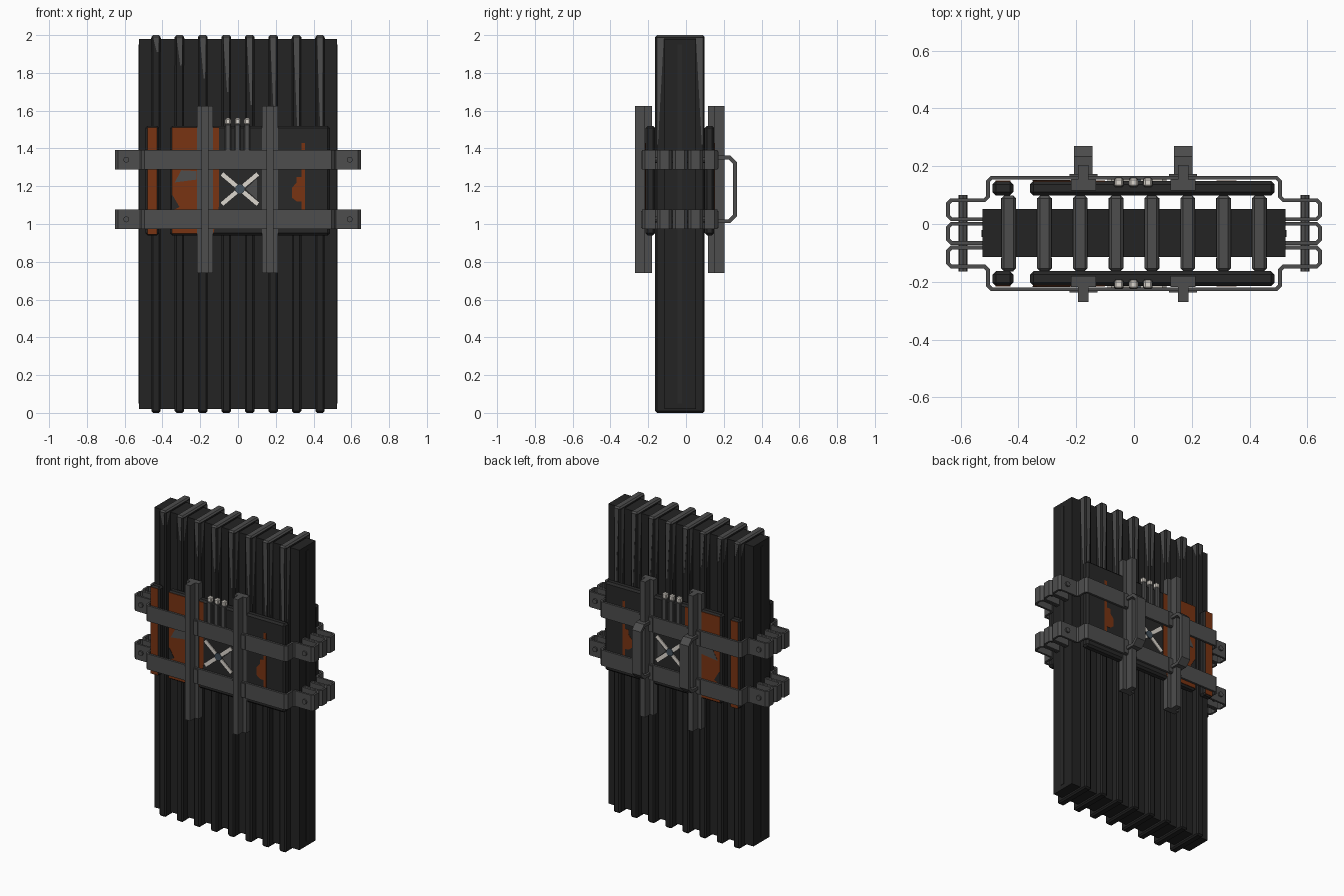
import bpy, bmesh, math
from mathutils import Vector

if "Cube" in bpy.data.objects:
    bpy.data.objects.remove(bpy.data.objects["Cube"])

YC = -0.0325  # front/back mirror plane of the pack


def material(name, col):
    m = bpy.data.materials.new(name)
    m.diffuse_color = (*col, 1)
    m.use_nodes = True
    m.node_tree.nodes["Principled BSDF"].inputs["Base Color"].default_value = m.diffuse_color
    return m


DARK = material("charcoal", (0.017, 0.017, 0.017))
PLATE = material("plate_black", (0.021, 0.021, 0.021))
GREY = material("steel_grey", (0.075, 0.075, 0.075))
ORANGE = material("burnt_orange", (0.19, 0.033, 0.006))
WHITE = material("off_white", (0.72, 0.68, 0.62))
BLUE = material("blue_grey", (0.06, 0.085, 0.11))


def prism(name, pts, lo, hi, axis, mat, bevel=0):
    """Extrude a 2D outline from lo to hi along an axis."""
    put = {'x': lambda p, h: (h, p[0], p[1]),
           'y': lambda p, h: (p[0], h, p[1]),
           'z': lambda p, h: (p[0], p[1], h)}[axis]
    bm = bmesh.new()
    a = [bm.verts.new(put(p, lo)) for p in pts]
    b = [bm.verts.new(put(p, hi)) for p in pts]
    bm.faces.new(a)
    bm.faces.new(b)
    n = len(pts)
    for i in range(n):
        bm.faces.new((a[i], a[(i + 1) % n], b[(i + 1) % n], b[i]))
    bmesh.ops.recalc_face_normals(bm, faces=bm.faces[:])
    if bevel:
        bmesh.ops.bevel(bm, geom=bm.edges[:], offset=bevel, segments=1, affect='EDGES')
    me = bpy.data.meshes.new(name)
    bm.to_mesh(me)
    bm.free()
    me.materials.append(mat)
    ob = bpy.data.objects.new(name, me)
    bpy.context.collection.objects.link(ob)
    return ob


def rect(x0, x1, z0, z1):
    return [(x0, z0), (x1, z0), (x1, z1), (x0, z1)]


def box(name, x, y, z, mat, bevel=0):
    return prism(name, rect(*x, *y), *z, 'z', mat, bevel)


def ribbon(name, path, t, lo, hi, axis, mat):
    """Flat metal strip bent along a 2D path, with mitred corners."""
    P = [Vector(p) for p in path]
    left, right = [], []
    for i, p in enumerate(P):
        d0 = (p - P[i - 1]).normalized() if i else (P[1] - p).normalized()
        d1 = (P[i + 1] - p).normalized() if i < len(P) - 1 else d0
        n0, n1 = Vector((-d0.y, d0.x)), Vector((-d1.y, d1.x))
        m = (n0 + n1) / (1 + n0.dot(n1)) * t / 2
        left.append(p + m)
        right.append(p - m)
    return prism(name, left + right[::-1], lo, hi, axis, mat)


def chamfer(path, c):
    """Cut each inner corner of a path."""
    P = [Vector(p) for p in path]
    out = [P[0]]
    for a, p, b in zip(P, P[1:], P[2:]):
        out += [p + (a - p).normalized() * c, p + (b - p).normalized() * c]
    return out + [P[-1]]


# main slab with a thin strip on each end
box("slab", (-0.525, 0.525), (-0.115, 0.052), (0.02, 1.98), DARK)
for s in (-1, 1):
    box("slab_end_strip", sorted((s * 0.52, s * 0.528)), (-0.045, -0.02), (0.05, 1.95), PLATE)

# fins with grey tops and worn grey wedges growing longer to the right
for i in range(8):
    x = -0.434 + i * 0.124
    fin = box("fin", (x - 0.025, x + 0.025), (-0.163, 0.098), (0, 2), DARK, 0.009)
    fin.data.materials.append(GREY)
    for f in fin.data.polygons:
        f.material_index = int(f.normal.z > 0.3)
    tip = 1.91 - i * 0.07
    for s in (-1, 1):
        y = lambda d: YC + s * d
        prism("fin_face_wear", [(x - 0.016, 1.99), (x + 0.016, 1.99), (x + 0.012, tip), (x + 0.004, tip)],
              *sorted((y(0.128), y(0.1315))), 'y', GREY)
        prism("fin_side_wear", [(y(0.122), 1.985), (y(0.085), 1.985), (y(0.116), tip), (y(0.122), tip)],
              x - 0.0258, x + 0.0258, 'x', GREY)

# equipment on both faces
for s, side in ((-1, "front_"), (1, "back_")):
    def dep(a, b):
        return sorted((YC + s * a, YC + s * b))

    def panel(name, pts, a, b, mat, bevel=0):
        return prism(side + name, pts, *dep(a, b), 'y', mat, bevel)

    # armour plates
    panel("small_plate", rect(-0.49, -0.418, 0.94, 1.52), 0.131, 0.182, PLATE, 0.012)
    panel("large_plate", rect(-0.36, 0.487, 0.94, 1.52), 0.131, 0.182, PLATE, 0.012)
    # painted orange areas
    panel("small_plate_paint", rect(-0.48, -0.428, 0.945, 1.51), 0.18, 0.1835, ORANGE)
    panel("left_paint", [(-0.35, 0.95), (-0.13, 0.95), (-0.1, 1.1), (-0.1, 1.51), (-0.35, 1.51)],
          0.18, 0.1835, ORANGE)
    panel("left_mark", [(-0.335, 1.22), (-0.22, 1.235), (-0.22, 1.28), (-0.30, 1.285)],
          0.182, 0.185, GREY)
    panel("left_dark_patch", [(-0.352, 1.07), (-0.31, 1.09), (-0.345, 1.15), (-0.352, 1.15)],
          0.182, 0.185, PLATE)
    panel("right_paint", [(0.335, 1.06), (0.355, 1.06), (0.355, 1.43), (0.335, 1.43), (0.335, 1.25),
                          (0.31, 1.25), (0.31, 1.22), (0.285, 1.19), (0.285, 1.14), (0.31, 1.12),
                          (0.335, 1.12)], 0.18, 0.1835, ORANGE)
    # crossed emblem with pale arms
    cx, cz = 0.01, 1.185
    for ax, az in ((1, 1), (1, -1), (-1, 1), (-1, -1)):
        d = Vector((ax * 0.095, az * 0.08))
        n = Vector((-d.y, d.x)).normalized() * 0.011
        c = Vector((cx, cz))
        panel("cross_arm", [c + d * 0.2 - n, c + d - n, c + d + n, c + d * 0.2 + n], 0.18, 0.187, WHITE)
    panel("cross_side", [(cx + 0.03, cz), (cx + 0.09, cz + 0.055), (cx + 0.09, cz - 0.055)],
          0.18, 0.1835, GREY)
    panel("cross_hub", [(cx + 0.025 * math.cos(k * math.pi / 4), cz + 0.025 * math.sin(k * math.pi / 4))
                        for k in range(8)], 0.18, 0.189, BLUE)
    # three cartridges
    for x in (-0.053, -0.002, 0.048):
        panel("cartridge", rect(x - 0.016, x + 0.016, 1.38, 1.53), 0.16, 0.193, GREY, 0.005)
        panel("cartridge_tip", rect(x - 0.015, x + 0.015, 1.525, 1.56), 0.162, 0.191, WHITE, 0.006)
    # upright T-bars with strap saddles
    for x in (-0.175, 0.17):
        panel("bar_flange", rect(x - 0.043, x + 0.043, 0.74, 1.625), 0.148, 0.186, GREY)
        panel("bar_rib", rect(x - 0.018, x + 0.018, 0.74, 1.625), 0.148, 0.237, GREY)
        for z in (1.025, 1.34):
            panel("bar_saddle", rect(x - 0.048, x + 0.048, z - 0.045, z + 0.045), 0.19, 0.205, GREY)
    # horizontal straps, ending in hinge loops
    for z in (1.025, 1.34):
        half = [(0.525, 0.049), (0.644, 0.049), (0.644, 0.115), (0.505, 0.115), (0.505, 0.193)]
        path = half + [(-a, b) for a, b in half[::-1]]
        path = chamfer([(a, YC + s * b) for a, b in path], 0.012)
        ribbon(side + "strap", path, 0.013, z - 0.051, z + 0.051, 'z', GREY)

# middle hinge links and bolts
for z in (1.025, 1.34):
    for s in (-1, 1):
        link = [(0.52, 0.033), (0.644, 0.033), (0.644, -0.033), (0.52, -0.033)]
        ribbon("hinge_link", chamfer([(s * a, YC + b) for a, b in link], 0.012),
               0.013, z - 0.051, z + 0.051, 'z', GREY)
        prism("hinge_bolt", [(s * 0.592 + 0.016 * math.cos(k * math.pi / 4),
                              z + 0.016 * math.sin(k * math.pi / 4)) for k in range(8)],
              -0.164, 0.1, 'y', GREY)

# carrying handles on the back
for x in (-0.175, 0.17):
    grip = chamfer([(0.16, 1.352), (0.26, 1.352), (0.26, 1.015), (0.16, 1.015)], 0.03)
    ribbon("handle", grip, 0.02, x - 0.032, x + 0.032, 'x', GREY)
